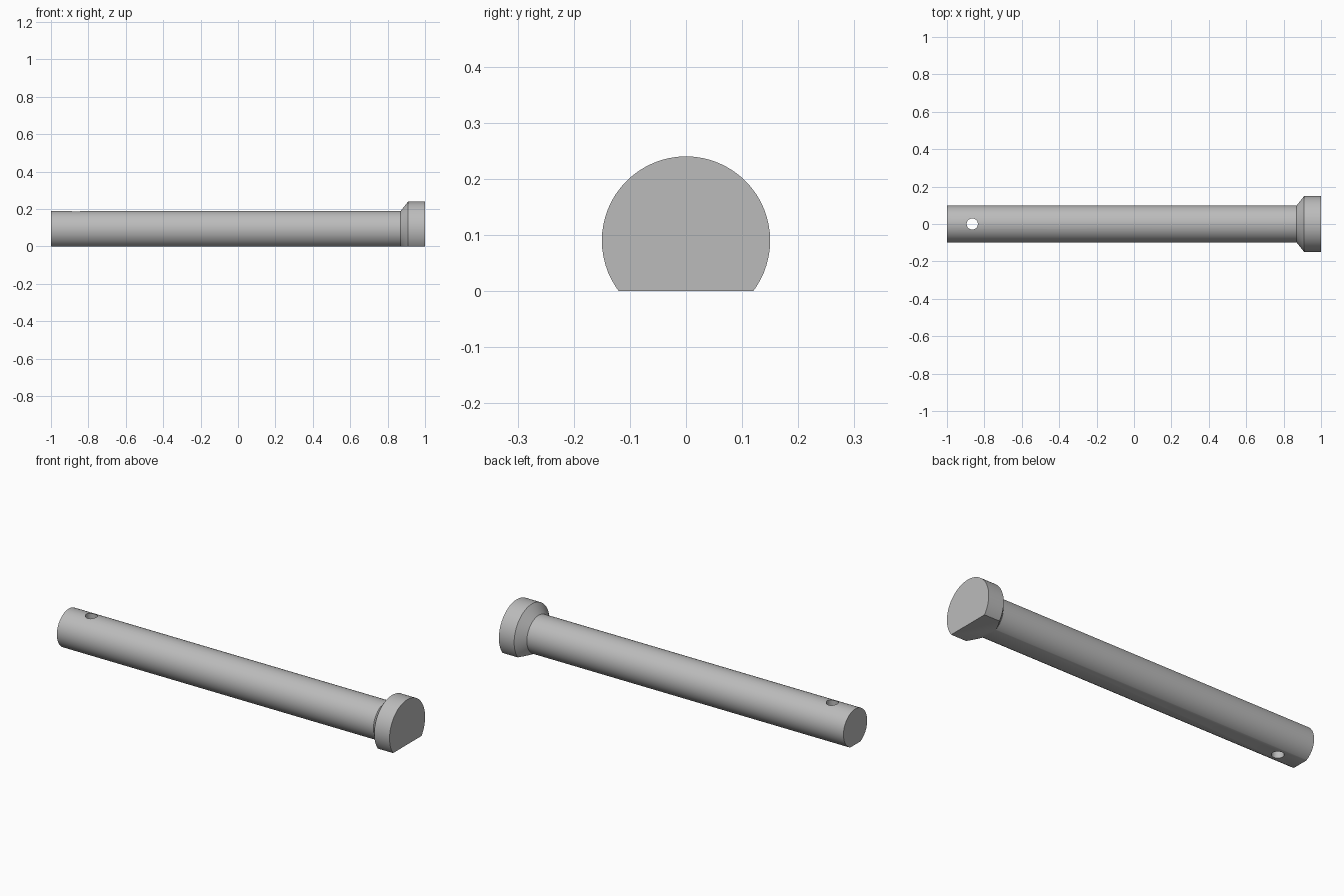
import bpy
import bmesh
import math
from mathutils import Matrix, Vector

cube = bpy.data.objects.get("Cube")
if cube:
    bpy.data.objects.remove(cube, do_unlink=True)

AXIS_Z = 0.09
SEGMENTS = 64

steel = bpy.data.materials.new("grey steel")
steel.use_nodes = True
colour = (0.5, 0.5, 0.5, 1)
steel.diffuse_color = colour
steel.node_tree.nodes["Principled BSDF"].inputs["Base Color"].default_value = colour


def add_object(name, bm):
    bmesh.ops.recalc_face_normals(bm, faces=bm.faces)
    mesh = bpy.data.meshes.new(name)
    bm.to_mesh(mesh)
    bm.free()
    mesh.materials.append(steel)
    obj = bpy.data.objects.new(name, mesh)
    bpy.context.collection.objects.link(obj)
    return obj


# Pin: shaft, conical shoulder and head as one turned profile (x, radius)
profile = [(-1, 0.1), (0.87, 0.1), (0.91, 0.15), (1, 0.15)]
bm = bmesh.new()
rings = []
for x, r in profile:
    angles = [2 * math.pi * i / SEGMENTS for i in range(SEGMENTS)]
    rings.append([bm.verts.new((x, r * math.sin(a), AXIS_Z + r * math.cos(a)))
                  for a in angles])
for a, b in zip(rings, rings[1:]):
    for i in range(SEGMENTS):
        j = (i + 1) % SEGMENTS
        bm.faces.new((a[i], a[j], b[j], b[i]))
bm.faces.new(rings[0])
bm.faces.new(rings[-1])

# Flat milled along the underside
cut = bmesh.ops.bisect_plane(bm, geom=bm.verts[:] + bm.edges[:] + bm.faces[:],
                             plane_co=Vector((0, 0, 0)), plane_no=Vector((0, 0, 1)),
                             clear_inner=True)
edges = [e for e in cut["geom_cut"] if isinstance(e, bmesh.types.BMEdge)]
bmesh.ops.contextual_create(bm, geom=edges)
pin = add_object("clevis_pin", bm)

# Cross hole near the plain end
bm = bmesh.new()
bmesh.ops.create_cone(bm, cap_ends=True, segments=32, radius1=0.03, radius2=0.03,
                      depth=0.6, matrix=Matrix.Translation((-0.865, 0, AXIS_Z)))
cutter = add_object("hole_cutter", bm)
cutter.hide_render = True
cutter.hide_set(True)

bpy.context.view_layer.objects.active = pin
pin.select_set(True)
hole = pin.modifiers.new("cross_hole", "BOOLEAN")
hole.operation = "DIFFERENCE"
hole.solver = "EXACT"
hole.object = cutter
bpy.ops.object.modifier_apply(modifier=hole.name)
bpy.data.objects.remove(cutter, do_unlink=True)
bpy.ops.object.shade_smooth_by_angle(angle=math.radians(30))
